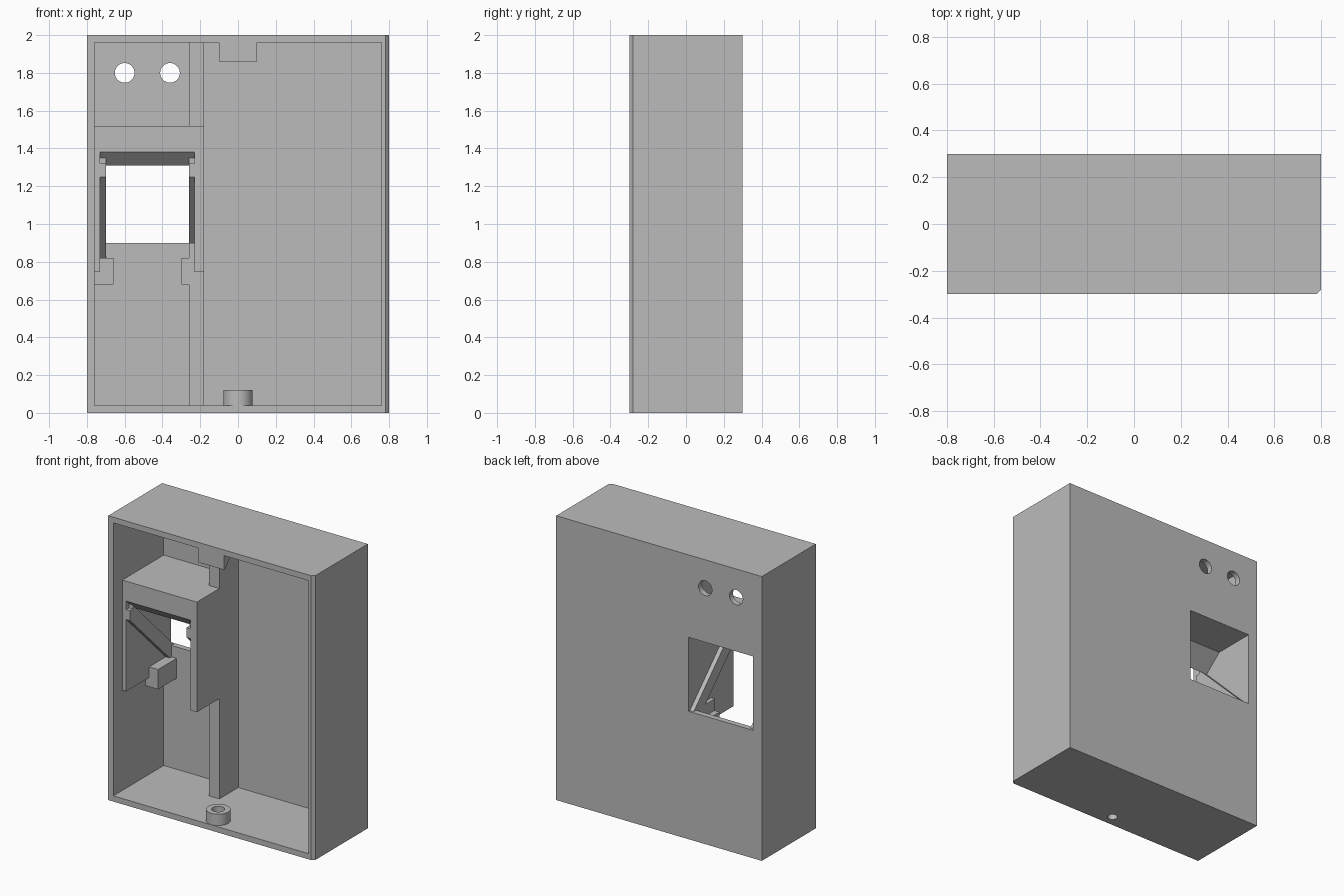
import bpy, bmesh, math
from mathutils import Vector

cube = bpy.data.objects.get("Cube")
if cube:
    bpy.data.objects.remove(cube, do_unlink=True)

grey = bpy.data.materials.new("plain grey")
grey.use_nodes = True
colour = (0.5, 0.5, 0.5, 1)
grey.diffuse_color = colour
grey.node_tree.nodes["Principled BSDF"].inputs["Base Color"].default_value = colour


def prism(name, points, direction):
    """Extrude a flat outline of 3D points along a direction."""
    bm = bmesh.new()
    face = bm.faces.new([bm.verts.new(p) for p in points])
    ext = bmesh.ops.extrude_face_region(bm, geom=[face])
    verts = [v for v in ext["geom"] if isinstance(v, bmesh.types.BMVert)]
    bmesh.ops.translate(bm, verts=verts, vec=Vector(direction))
    bmesh.ops.recalc_face_normals(bm, faces=bm.faces)
    mesh = bpy.data.meshes.new(name)
    bm.to_mesh(mesh)
    bm.free()
    mesh.materials.append(grey)
    obj = bpy.data.objects.new(name, mesh)
    bpy.context.collection.objects.link(obj)
    return obj


def side_profile(name, x0, x1, outline):
    return prism(name, [(x0, y, z) for y, z in outline], (x1 - x0, 0, 0))


def box(name, x0, x1, y0, y1, z0, z1):
    return side_profile(name, x0, x1, [(y0, z0), (y1, z0), (y1, z1), (y0, z1)])


def cylinder(name, centre, radius, axis, length, sides=48):
    ring = []
    for i in range(sides):
        a = math.tau * i / sides
        u, v = radius * math.cos(a), radius * math.sin(a)
        ring.append(Vector(centre) + (Vector((u, v, 0)) if axis == "Z" else Vector((u, 0, v))))
    return prism(name, ring, (0, 0, length) if axis == "Z" else (0, length, 0))


def cut(target, cutter):
    mod = target.modifiers.new("cut", "BOOLEAN")
    mod.operation, mod.solver, mod.object = "DIFFERENCE", "EXACT", cutter
    bpy.context.view_layer.objects.active = target
    bpy.ops.object.modifier_apply(modifier=mod.name)
    bpy.data.objects.remove(cutter, do_unlink=True)


def smooth(obj):
    bpy.ops.object.select_all(action="DESELECT")
    obj.select_set(True)
    bpy.context.view_layer.objects.active = obj
    bpy.ops.object.shade_smooth_by_angle(angle=math.radians(30))


# Open-fronted case with one chamfered front edge
plan = [(-.8, -.3), (.78, -.3), (.8, -.28), (.8, .3), (-.8, .3)]
case = prism("case", [(x, y, 0) for x, y in plan], (0, 0, 2))
cut(case, box("cavity", -.76, .76, -.4, .26, .04, 1.96))
cut(case, box("window", -.73, -.23, .2, .4, .9, 1.42))
for x in (-.6, -.36):
    cut(case, cylinder("round_hole", (x, .2, 1.8), .052, "Y", .2))
cut(case, cylinder("screw_hole", (0, -.22, -.05), .032, "Z", .15))
smooth(case)

# Screw boss on the floor
boss = cylinder("screw_boss", (0, -.22, .035), .078, "Z", .085)
cut(boss, cylinder("boss_hole", (0, -.22, 0), .042, "Z", .2))
smooth(boss)

# Wedge catch under the top wall
side_profile("top_catch", -.1, .1, [(-.3, 1.97), (-.3, 1.86), (-.28, 1.86), (-.2, 1.97)])

# Dividing rib, interrupted by the window housing
box("lower_rib", -.26, -.18, .05, .27, .035, .9)
box("upper_rib", -.26, -.18, .05, .27, 1.51, 1.965)

# Window housing: side walls and sloped hood
box("housing_left_wall", -.765, -.73, -.2, .27, .745, 1.52)
box("housing_right_wall", -.23, -.18, -.2, .27, .745, 1.52)
hood = [(-.2, 1.38), (-.2, 1.52), (.27, 1.52), (.27, 1.42), (0, 1.42), (-.13, 1.31)]
side_profile("housing_hood", -.74, -.22, hood)

# Diagonal ledges inside the housing
ledge = [(-.2, 1.25), (-.2, 1.32), (-.17, 1.32), (-.17, 1.35),
         (.285, .9), (.285, .82), (.24, .82)]
side_profile("left_ledge", -.735, -.7, ledge)
side_profile("right_ledge", -.26, -.225, ledge)

# Support blocks below the ledges
box("left_support", -.765, -.66, .055, .27, .68, .82)
box("right_support", -.3, -.25, .055, .27, .68, .82)
